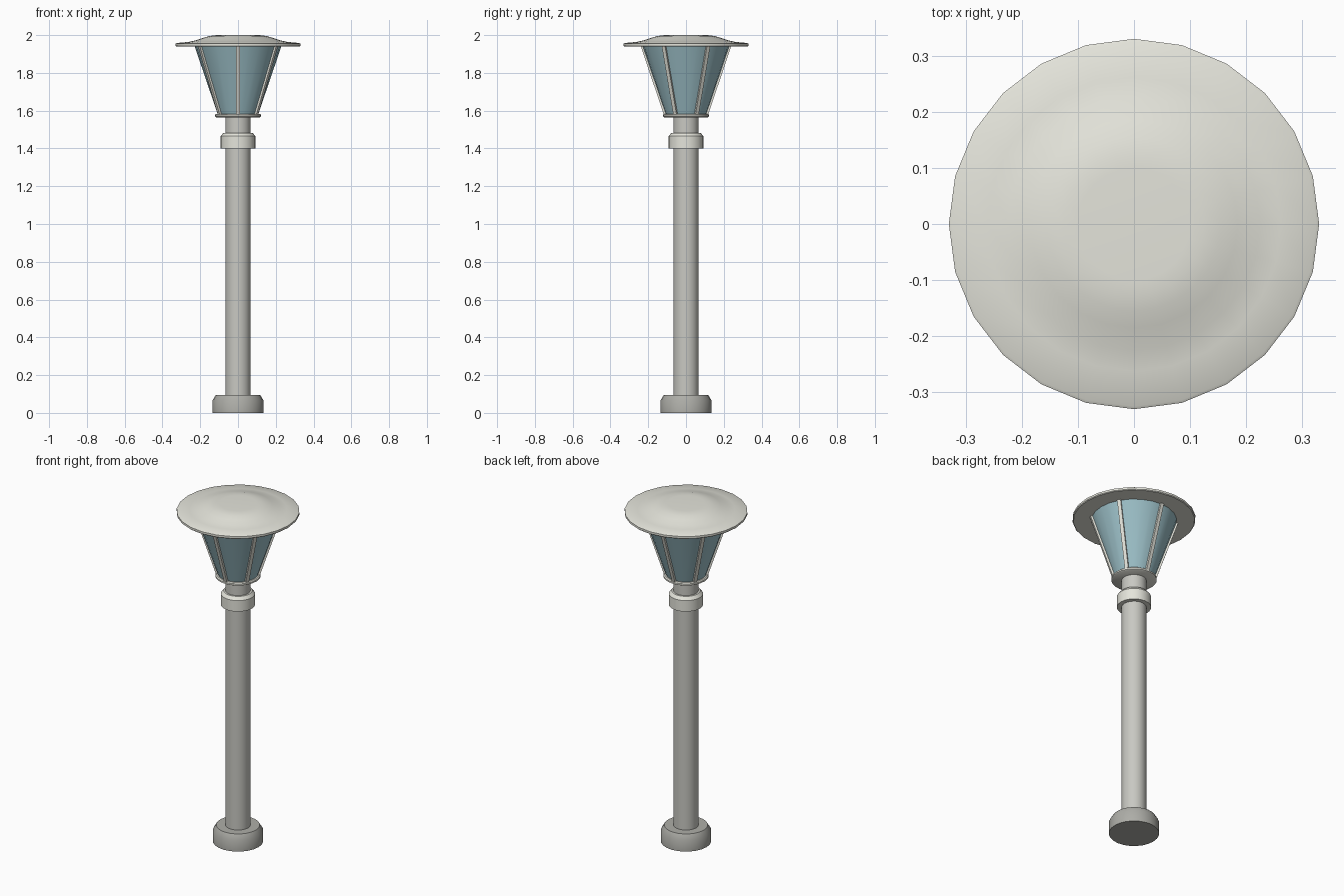
import bpy, bmesh
from math import sin, cos, pi, radians
from mathutils import Vector, Matrix

if "Cube" in bpy.data.objects:
    bpy.data.objects.remove(bpy.data.objects["Cube"])


def finish(name, bm, color, angle=35):
    bmesh.ops.recalc_face_normals(bm, faces=bm.faces)
    me = bpy.data.meshes.new(name)
    bm.to_mesh(me)
    bm.free()
    ob = bpy.data.objects.new(name, me)
    bpy.context.collection.objects.link(ob)
    if color:
        mat = bpy.data.materials.new(name + "_paint")
        mat.diffuse_color = color
        mat.use_nodes = True
        mat.node_tree.nodes["Principled BSDF"].inputs["Base Color"].default_value = mat.diffuse_color
        me.materials.append(mat)
    bpy.ops.object.select_all(action='DESELECT')
    ob.select_set(True)
    bpy.context.view_layer.objects.active = ob
    bpy.ops.object.shade_smooth_by_angle(angle=radians(angle))
    return ob


def lathe(name, profile, color=None, sides=24, angle=35):
    """Closed solid of revolution from (radius, z) points, bottom to top."""
    bm = bmesh.new()
    rings = [[bm.verts.new((r * cos(2 * pi * i / sides), r * sin(2 * pi * i / sides), z))
              for i in range(sides)] for r, z in profile]
    for a, b in zip(rings, rings[1:]):
        for i in range(sides):
            j = (i + 1) % sides
            bm.faces.new((a[i], a[j], b[j], b[i]))
    bm.faces.new(rings[0][::-1])
    bm.faces.new(rings[-1])
    return finish(name, bm, color, angle)


CREAM = (0.78, 0.78, 0.71, 1)
STONE = (0.58, 0.58, 0.54, 1)
BASE = (0.42, 0.42, 0.39, 1)
GLASS = (0.33, 0.52, 0.57, 1)

# Foot, pole and collar
lathe("base", [(0.135, 0), (0.135, 0.066), (0.117, 0.096)], BASE)
lathe("pole", [(0.067, 0.09), (0.067, 1.57)], STONE)
lathe("collar_band", [(0.092, 1.40), (0.092, 1.465), (0.077, 1.483)], CREAM)

# Lantern: seat ring and tapered glass
lathe("lantern_ring", [(0.116, 1.565), (0.122, 1.569), (0.122, 1.578), (0.116, 1.583)], CREAM)
lathe("lantern_glass", [(0.107, 1.58), (0.231, 1.945)], GLASS)

# Domed cap with a thin rim
lathe("cap", [(0.326, 1.939), (0.330, 1.943), (0.330, 1.955), (0.325, 1.958),
              (0.262, 1.964), (0.225, 1.972), (0.185, 1.985), (0.155, 1.994),
              (0.125, 1.999), (0.10, 2.0)], CREAM)

# Six slanted ribs, one facing the front
bm = bmesh.new()
low, high = Vector((0.109, 0, 1.575)), Vector((0.233, 0, 1.945))
axis = (high - low).normalized()
side = Vector((0, 1, 0))
out = side.cross(axis).normalized()
section = [(-0.01, -0.008), (0.01, -0.008), (0.01, 0.007), (-0.01, 0.007)]
for k in range(6):
    rot = Matrix.Rotation(radians(30 + 60 * k), 3, 'Z')
    a, b = [[bm.verts.new(rot @ (p + side * s + out * o)) for s, o in section]
            for p in (low, high)]
    for i in range(4):
        j = (i + 1) % 4
        bm.faces.new((a[i], a[j], b[j], b[i]))
    bm.faces.new(a[::-1])
    bm.faces.new(b)
finish("lantern_ribs", bm, CREAM)
